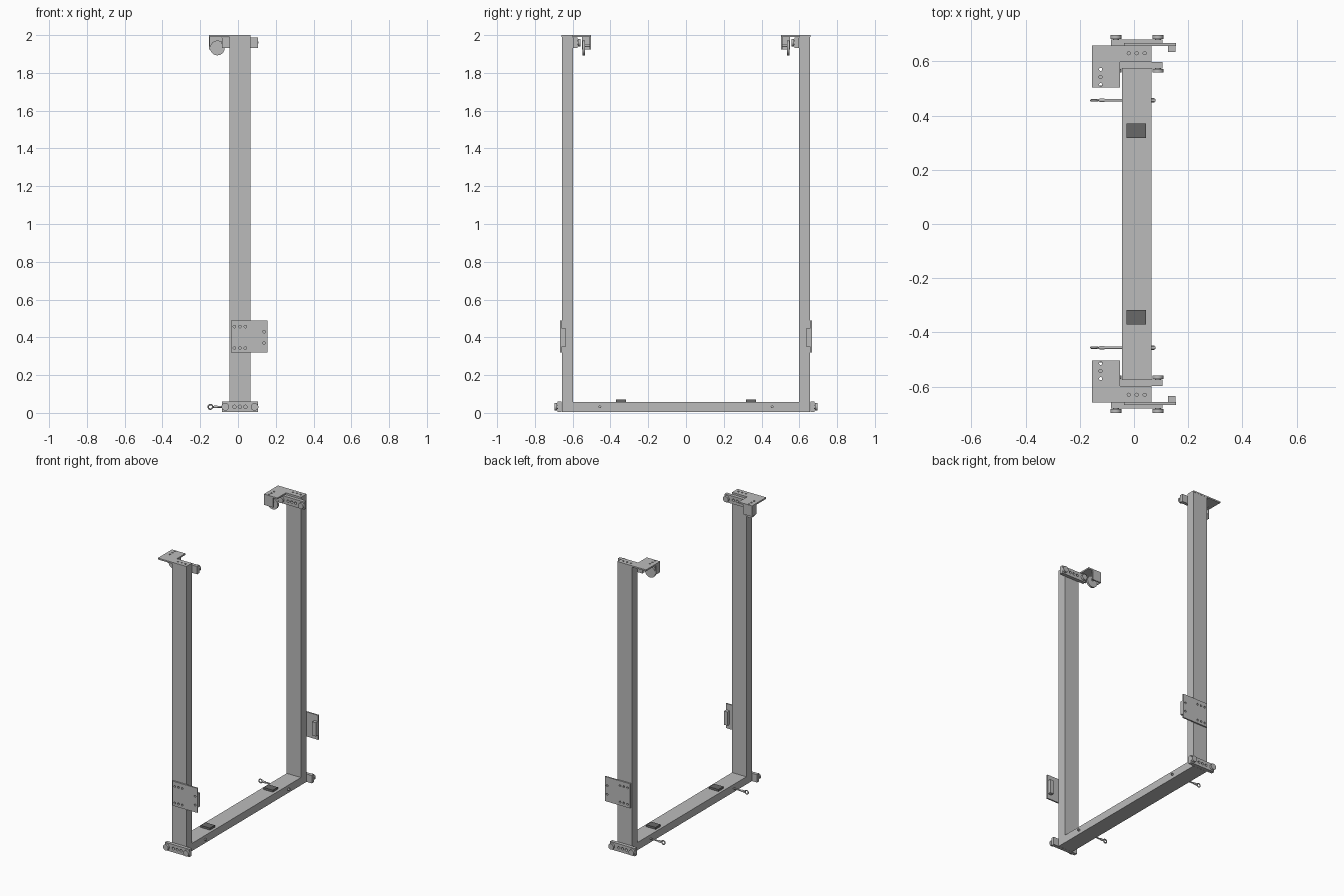
import bpy
import math
from mathutils import Vector

if "Cube" in bpy.data.objects:
    bpy.data.objects.remove(bpy.data.objects["Cube"], do_unlink=True)


def material(name, value):
    mat = bpy.data.materials.new(name)
    mat.use_nodes = True
    colour = (value, value, value, 1)
    mat.diffuse_color = colour
    mat.node_tree.nodes["Principled BSDF"].inputs["Base Color"].default_value = colour
    return mat


STEEL = material("light grey steel", 0.5)
RUBBER = material("dark grey rubber", 0.14)
AXES = {"x": Vector((1, 0, 0)), "y": Vector((0, 1, 0)), "z": Vector((0, 0, 1))}


def finish(name, mat=STEEL):
    ob = bpy.context.object
    ob.name = name
    ob.data.materials.append(mat)
    return ob


def box(name, xs, ys, zs, mat=STEEL):
    spans = [sorted(pair) for pair in (xs, ys, zs)]
    bpy.ops.mesh.primitive_cube_add(size=1, location=[sum(p) / 2 for p in spans])
    bpy.context.object.scale = [p[1] - p[0] for p in spans]
    bpy.ops.object.transform_apply(location=False, rotation=False)
    return finish(name, mat)


def cylinder(name, axis, centre, radius, depth, sides=24):
    turn = Vector((0, 0, 1)).rotation_difference(AXES[axis]).to_euler()
    bpy.ops.mesh.primitive_cylinder_add(vertices=sides, radius=radius, depth=depth,
                                        location=centre, rotation=turn)
    bpy.ops.object.shade_smooth_by_angle(angle=math.radians(35))
    return finish(name)


def cut(target, cutter, operation="DIFFERENCE"):
    mod = target.modifiers.new("cut", "BOOLEAN")
    mod.operation = operation
    mod.solver = "EXACT"
    mod.object = cutter
    bpy.context.view_layer.objects.active = target
    bpy.ops.object.modifier_apply(modifier=mod.name)
    bpy.data.objects.remove(cutter, do_unlink=True)


def drill(target, axis, points, radius):
    for point in points:
        cut(target, cylinder("drill", axis, point, radius, 0.05, 16))


BOLTS = (-0.019, 0.01, 0.039)
FRAME_X = (-0.045, 0.065)


# Bar with bolt holes and a roller at each end; out is its facing along y
def roller_bracket(name, y, out, z):
    bar = box(name + "_bar", (-0.084, 0.105), (y, y + out * 0.023), (z - 0.027, z + 0.027))
    drill(bar, "y", [(x, y + out * 0.023, z) for x in BOLTS], 0.009)
    for side, x in (("right", -0.067), ("left", 0.088)):
        cylinder(f"{name}_{side}_hub", "y", (x, y + out * 0.024, z), 0.011, 0.01)
        cylinder(f"{name}_{side}_roller", "y", (x, y + out * 0.032, z), 0.02, 0.014)


# Floor beam
box("floor_beam", FRAME_X, (-0.657, 0.657), (0.005, 0.058))

for end, s in (("front", -1), ("back", 1)):
    # Upright post
    box(end + "_post", FRAME_X, (s * 0.597, s * 0.657), (0.058, 1.99))

    # Rubber pad on the beam
    box(end + "_pad", (-0.027, 0.045), (s * 0.317, s * 0.371), (0.058, 0.072), RUBBER)

    # Roller brackets at the foot and the top
    roller_bracket(end + "_foot", s * 0.658, s, 0.032)
    roller_bracket(end + "_top", s * 0.597, -s, 1.96)

    # Side plate with its bent catch
    plate = box(end + "_side_plate", (-0.037, 0.155), (s * 0.657, s * 0.667), (0.32, 0.49))
    holes = [(x, s * 0.662, z) for x in BOLTS for z in (0.343, 0.457)]
    holes += [(0.138, s * 0.662, z) for z in (0.37, 0.43)]
    drill(plate, "y", holes, 0.007)
    box(end + "_catch", (0.125, 0.153), (s * 0.634, s * 0.657), (0.352, 0.447))

    # L-shaped top plate
    top = box(end + "_top_plate", (-0.154, -0.051), (s * 0.503, s * 0.658), (1.99, 2))
    cut(top, box("arm", (-0.06, 0.065), (s * 0.597, s * 0.658), (1.99, 2)), "UNION")
    drill(top, "z", [(x, s * 0.63, 1.995) for x in BOLTS], 0.006)
    drill(top, "z", [(-0.123, s * y, 1.995) for y in (0.514, 0.542, 0.57)], 0.006)

    # Open wheel housing below the plate
    box(end + "_housing_face", (-0.154, -0.085), (s * 0.503, s * 0.51), (1.925, 1.99))
    box(end + "_housing_side", (-0.154, -0.147), (s * 0.51, s * 0.55), (1.925, 1.99))
    cylinder(end + "_wheel", "y", (-0.109, s * 0.542, 1.932), 0.039, 0.013, 32)
    cylinder(end + "_axle", "y", (-0.109, s * 0.526, 1.945), 0.009, 0.034)

    # Eye pin through the beam
    pin_y = s * 0.456
    cylinder(end + "_pin_rod", "x", (-0.025, pin_y, 0.032), 0.005, 0.21, 16)
    cylinder(end + "_pin_collar", "x", (-0.118, pin_y, 0.032), 0.007, 0.02, 16)
    bpy.ops.mesh.primitive_torus_add(major_radius=0.012, minor_radius=0.004,
                                     major_segments=24, minor_segments=8,
                                     location=(-0.146, pin_y, 0.032),
                                     rotation=(math.pi / 2, 0, 0))
    bpy.ops.object.shade_smooth()
    finish(end + "_pin_eye")
    cylinder(end + "_pin_nut", "x", (0.07, pin_y, 0.032), 0.008, 0.012, 6)
